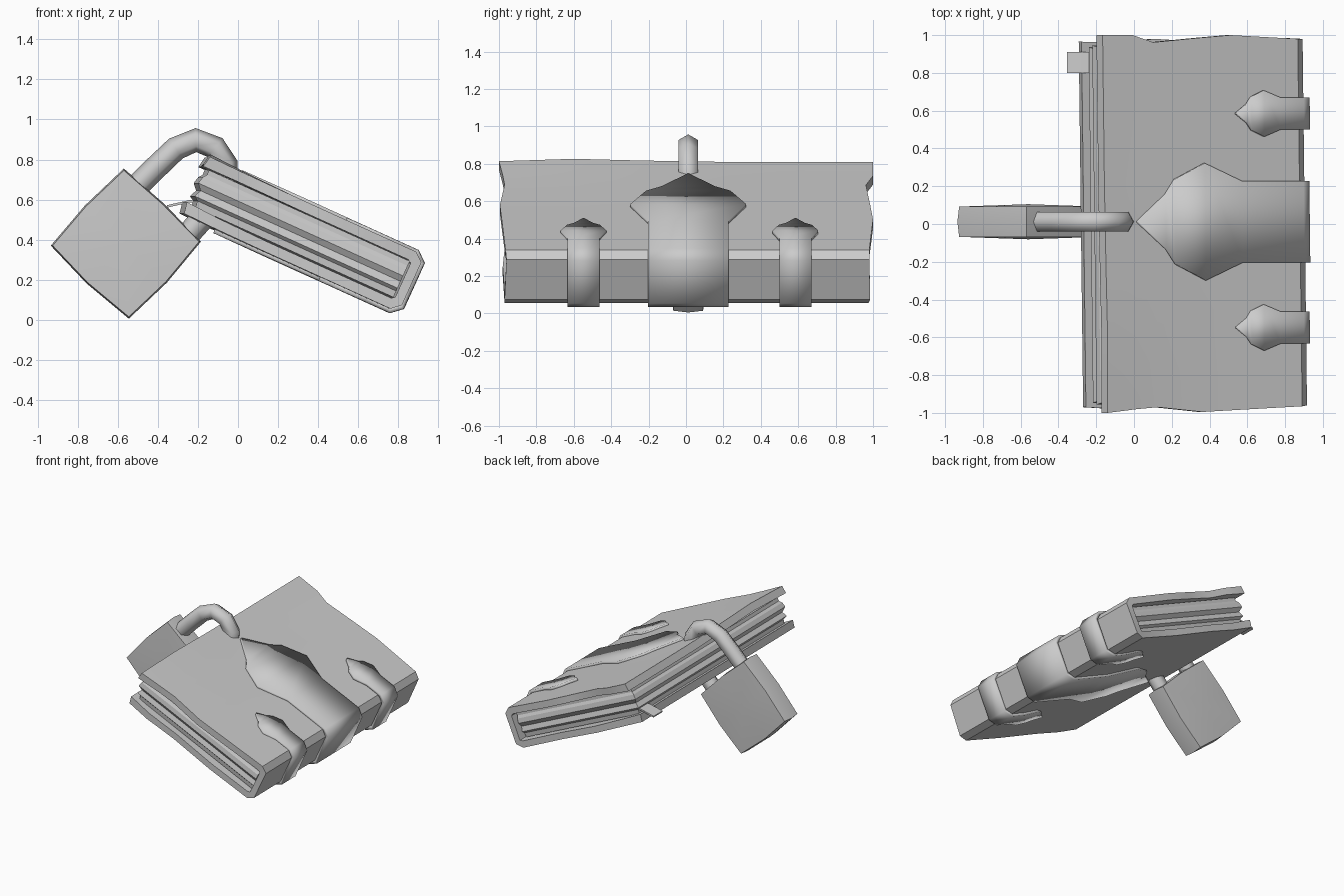
import bpy, bmesh
from math import sin, cos, radians, pi
from mathutils import Vector

if "Cube" in bpy.data.objects:
    bpy.data.objects.remove(bpy.data.objects["Cube"])

TILT = radians(24.4)


def book(s, y, t):
    """Book space (s toward the spine, t through the thickness) to world."""
    return Vector((s * cos(TILT) + t * sin(TILT) - 0.012 * y, y, -s * sin(TILT) + t * cos(TILT)))


def finish(name, bm, angle=30, recalc=True):
    if recalc:
        bmesh.ops.recalc_face_normals(bm, faces=bm.faces[:])
    me = bpy.data.meshes.new(name)
    bm.to_mesh(me)
    bm.free()
    ob = bpy.data.objects.new(name, me)
    bpy.context.collection.objects.link(ob)
    bpy.ops.object.select_all(action='DESELECT')
    ob.select_set(True)
    bpy.context.view_layer.objects.active = ob
    bpy.ops.object.shade_smooth_by_angle(angle=radians(angle))
    return ob


def loft(bm, rings, caps=True):
    """Join equal closed rings of points with quads."""
    vs = [[bm.verts.new(p) for p in r] for r in rings]
    n = len(vs[0])
    for a, b in zip(vs, vs[1:]):
        for i in range(n):
            j = (i + 1) % n
            bm.faces.new((a[i], a[j], b[j], b[i]))
    if caps:
        bm.faces.new(vs[0])
        bm.faces.new(vs[-1])
    return vs


# Leather cover: C-shaped section with worn, uneven ends
# outer s, outer t, inner s, inner t, y at the two ends
SECTION = [
    (-.475, .674, -.485, .617, -1.0, 1.0),
    (-.30, .672, -.30, .620, -.98, 1.0),
    (-.18, .672, -.18, .620, -.97, .962),
    (.08, .672, .08, .620, -.995, .985),
    (.27, .672, .27, .620, -.985, 1.0),
    (.66, .672, .64, .620, -.965, .98),
    (.705, .635, .658, .608, -.96, .98),
    (.705, .40, .658, .42, -.97, .985),
    (.66, .36, .64, .41, -.97, .975),
    (.30, .36, .30, .41, -.98, .96),
    (-.05, .36, -.05, .41, -.965, .98),
    (-.30, .362, -.30, .415, -.98, .96),
    (-.475, .367, -.485, .425, -.97, .965),
]
bm = bmesh.new()
rings = []
for f in (0, .2, .38, .6, .8, 1):
    outer, inner = [], []
    for so, to, si, ti, y0, y1 in SECTION:
        y = y0 + (y1 - y0) * f
        # shallow warp of the upper board near one free corner
        warp = 0
        if to > .66 and so < 0:
            warp = {0: .004, .2: .018, .38: .008}.get(f, 0) * (-so / .475)
        outer.append(book(so, y, to + warp))
        inner.append(book(si, y, ti + warp))
    rings.append(outer + inner[::-1])
vs = loft(bm, rings, caps=False)
n = len(SECTION)
for r in (vs[0], vs[-1]):
    for i in range(n - 1):
        bm.faces.new((r[i], r[i + 1], r[2 * n - 2 - i], r[2 * n - 1 - i]))
finish("cover", bm)

# Page block: rippled layers on the three open sides
bm = bmesh.new()
layers = [(.418, .05), (.452, .045), (.468, .022), (.505, .038), (.535, .012), (.57, .02), (.59, .035), (.616, .035)]
rings = []
for t, d in layers:
    s0, y0 = -.485 + d, .965 - d * .8
    rings.append([book(s0, -y0, t), book(.65, -y0, t), book(.65, y0 - .01, t), book(s0, y0 - .01, t)])
loft(bm, rings)
finish("pages", bm, 20)

# Bookmark ribbon poking out of the pages
bm = bmesh.new()
loft(bm, [[(-.355, y, .572), (-.24, y, .598), (-.1, y, .60), (-.1, y, .588), (-.24, y, .586), (-.352, y, .56)]
          for y in (.80, .91)])
finish("bookmark", bm)

# Straps wrapping the spine, with leaf-shaped ends on both boards
BIG = [(-.291, .004), (-.126, .145), (-.071, .225), (.104, .31), (.32, .215), (.676, .215)]
SMALL = [(.285, .004), (.346, .05), (.372, .088), (.445, .122), (.54, .085), (.676, .085)]


def strap(name, y, leaf):
    top = [(s, .689, w) for s, w in leaf]
    w = leaf[-1][1]
    path = top + [(.731, .642, w), (.731, .390, w)] + [(s, .343, w) for s, w in reversed(leaf)]
    bm = bmesh.new()
    rows = [[bm.verts.new(book(s, y + k * h, t) + Vector((.012 * y, 0, 0))) for k in (1, -1)] for s, t, h in path]
    for a, b in zip(rows, rows[1:]):
        bm.faces.new((a[0], a[1], b[1], b[0]))
    ob = finish(name, bm, recalc=False)
    mod = ob.modifiers.new("thickness", 'SOLIDIFY')
    mod.thickness = .026
    mod.offset = -1


strap("wide_strap", .012, BIG)
strap("narrow_strap_back", .585, SMALL)
strap("narrow_strap_front", -.548, SMALL)

# Padlock body: a slightly bulging diamond block
OUTLINE = [(-.57, .755), (-.765, .57), (-.935, .37), (-.755, .18),
           (-.545, .005), (-.355, .185), (-.185, .39), (-.37, .58)]
CX, CZ, LOCK_Y = -.56, .38, .012
bm = bmesh.new()
rings = [[(CX + (x - CX) * k, LOCK_Y + y, CZ + (z - CZ) * k) for x, z in OUTLINE]
         for y, k in ((-.08, .975), (0, 1), (.08, .975))]
vs = loft(bm, rings, caps=False)
for ring, y in ((vs[0], -.093), (vs[-1], .093)):
    c = bm.verts.new((CX, LOCK_Y + y, CZ))
    for i in range(8):
        bm.faces.new((ring[i], ring[(i + 1) % 8], c))
finish("padlock_body", bm, 15)

# Padlock shackle: six-sided bar bent through the book
PATH = [Vector((x, LOCK_Y, z)) for x, z in
        ((-.53, .64), (-.41, .76), (-.31, .855), (-.21, .897), (-.115, .86),
         (-.06, .775), (-.055, .68), (-.12, .57), (-.29, .38))]
bm = bmesh.new()
rings = []
side = Vector((0, 1, 0))
for i, p in enumerate(PATH):
    d = (PATH[min(i + 1, len(PATH) - 1)] - PATH[max(i - 1, 0)]).normalized()
    nrm = d.cross(side)
    rings.append([p + .06 * (cos(a) * nrm + sin(a) * side) for a in (k * pi / 3 for k in range(6))])
loft(bm, rings)
finish("padlock_shackle", bm, 65)
